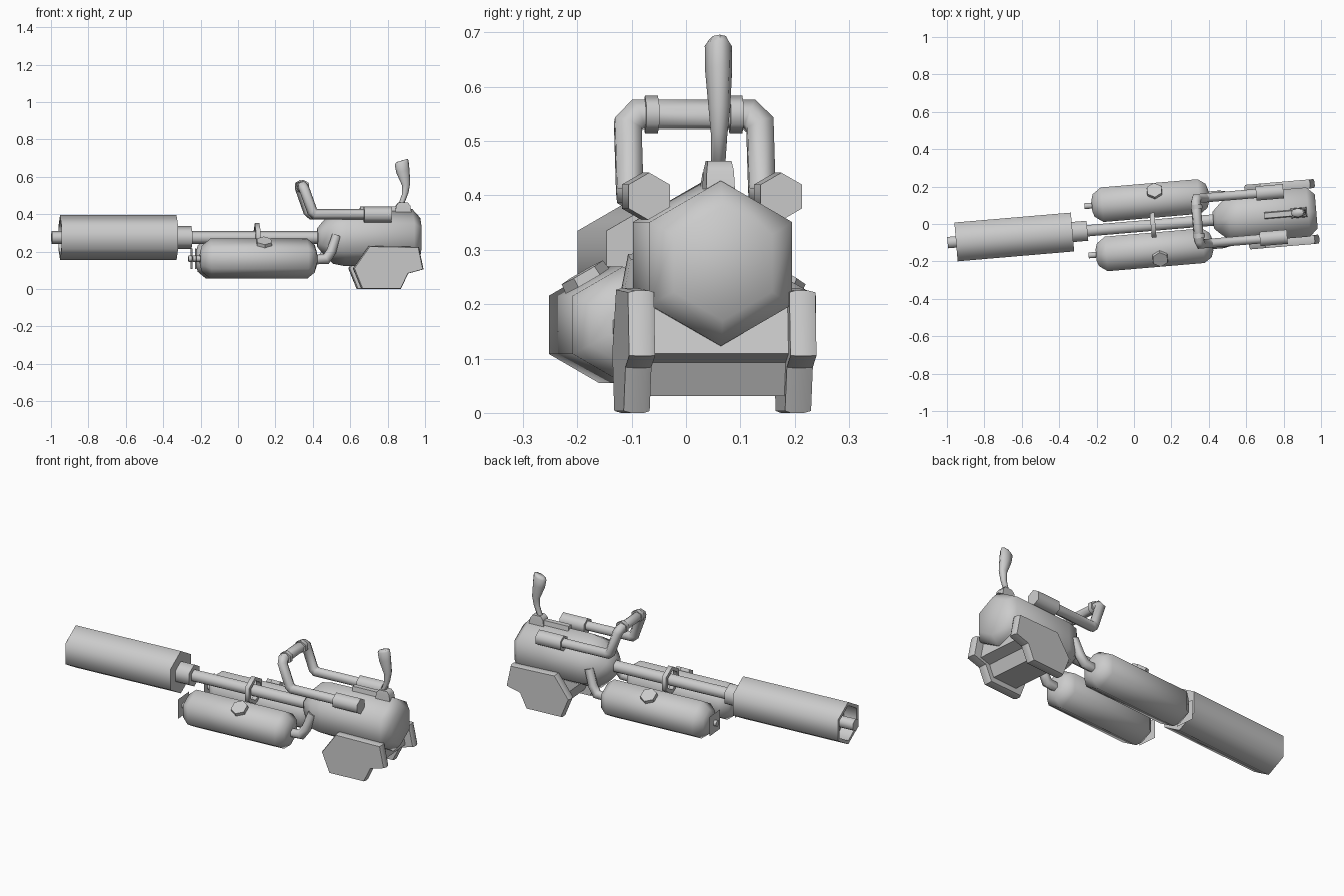
import bpy, bmesh
from math import radians, sin, cos, pi
from mathutils import Matrix, Vector

if "Cube" in bpy.data.objects:
    bpy.data.objects.remove(bpy.data.objects["Cube"])

# The whole device lies along a local x axis, yawed slightly about z
ROOT = Matrix.Translation((0, -0.015, 0)) @ Matrix.Rotation(radians(4.86), 4, 'Z')
ZC = 0.275      # barrel axis height


def finish(name, bm, angle=65):
    bmesh.ops.recalc_face_normals(bm, faces=bm.faces[:])
    me = bpy.data.meshes.new(name)
    bm.to_mesh(me)
    bm.free()
    ob = bpy.data.objects.new(name, me)
    bpy.context.collection.objects.link(ob)
    ob.matrix_world = ROOT
    bpy.ops.object.select_all(action='DESELECT')
    ob.select_set(True)
    bpy.context.view_layer.objects.active = ob
    bpy.ops.object.shade_smooth_by_angle(angle=radians(angle))
    return ob


def skin(name, rings, closed=False, angle=65):
    """Bridge equal-sized rings of points; cap the ends unless closed."""
    bm = bmesh.new()
    vs = [[bm.verts.new(p) for p in r] for r in rings]
    n = len(vs[0])
    pairs = list(zip(vs, vs[1:])) + ([(vs[-1], vs[0])] if closed else [])
    for a, b in pairs:
        for i in range(n):
            bm.faces.new((a[i], a[(i + 1) % n], b[(i + 1) % n], b[i]))
    if not closed:
        bm.faces.new(vs[0])
        bm.faces.new(vs[-1])
    return finish(name, bm, angle)


def lathe(name, profile, y=0, z=ZC, n=6, closed=False):
    """Six-sided turned part along x from (x, radius) points, corner up."""
    return skin(name, [[(x, y + r * sin(2 * pi * i / n), z + r * cos(2 * pi * i / n))
                        for i in range(n)] for x, r in profile], closed)


def pipe(name, pts, r, n=6):
    """Mitred tube along a path."""
    pts = [Vector(p) for p in pts]
    dirs = [(b - a).normalized() for a, b in zip(pts, pts[1:])]
    side = dirs[0].cross(Vector((0, 0, 1))).normalized()
    up = side.cross(dirs[0])
    ring = [pts[0] + r * (side * sin(2 * pi * i / n) + up * cos(2 * pi * i / n)) for i in range(n)]
    rings = [ring]
    for k, d in enumerate(dirs):
        nrm = d + dirs[k + 1] if k + 1 < len(dirs) else d
        ring = [p + d * ((pts[k + 1] - p).dot(nrm) / d.dot(nrm)) for p in ring]
        rings.append(ring)
    return skin(name, rings)


def slab(name, outline, layers, centre=(0.79, 0.12)):
    """Side outline (x, z) lofted across y; layers are (y, scale)."""
    cx, cz = centre
    return skin(name, [[(cx + (x - cx) * s, y, cz + (z - cz) * s) for x, z in outline]
                       for y, s in layers], angle=40)


# Barrel: inner tube, recessed hexagonal shroud, collar, long rod
lathe("muzzle_tube", [(-1.0, 0.035), (-0.85, 0.035)])
lathe("barrel_shroud", [(-0.88, 0.1), (-0.955, 0.1), (-0.955, 0.12), (-0.33, 0.12)])
lathe("barrel_collar", [(-0.34, 0.062), (-0.25, 0.062)])
lathe("barrel_rod", [(-0.26, 0.035), (0.45, 0.035)])
lathe("rod_ring", [(0.09, 0.055), (0.09, 0.077), (0.115, 0.077), (0.115, 0.055)], closed=True)

# Main body
lathe("main_body", [(0.425, 0.05), (0.445, 0.075), (0.51, 0.14), (0.57, 0.152),
                    (0.935, 0.152), (0.978, 0.105)])

# Side assemblies
FOOT = [(0.605, 0.11), (0.65, 0.0), (0.86, 0.0), (0.9, 0.083),
        (0.982, 0.105), (0.957, 0.225), (0.69, 0.23)]
for s, tag in ((-1, "right"), (1, "left")):
    ty, tz = s * 0.132, 0.162
    lathe("fuel_tank_" + tag, [(-0.215, 0.035), (-0.205, 0.07), (-0.16, 0.107), (0.36, 0.107),
                               (0.40, 0.075), (0.412, 0.035)], ty, tz)
    lathe("tank_nozzle_" + tag, [(-0.255, 0.018), (-0.2, 0.018)], ty, tz)
    # thin valve plate
    bm = bmesh.new()
    bm.faces.new([bm.verts.new((-0.238, ty + a, tz + b)) for a, b in
                  ((-0.055, -0.055), (0.055, -0.055), (0.055, 0.055), (-0.055, 0.055))])
    finish("valve_plate_" + tag, bm)
    # filler cap on the upper outer tank face
    bm = bmesh.new()
    bmesh.ops.create_cone(bm, cap_ends=True, segments=6, radius1=0.048, radius2=0.044, depth=0.036,
                          matrix=Matrix.Translation((0.125, s * 0.178, 0.243))
                          @ Matrix.Rotation(radians(-30 * s), 4, 'X'))
    finish("filler_cap_" + tag, bm, 40)
    pipe("feed_pipe_" + tag, [(0.39, ty, 0.157), (0.462, ty, 0.16), (0.49, s * 0.126, 0.2),
                              (0.52, s * 0.112, 0.285)], 0.026)
    lathe("handle_socket_" + tag, [(0.665, 0.044), (0.812, 0.044)], s * 0.122, 0.398)
    slab("stand_plate_" + tag, FOOT, [(s * 0.125, 0.97), (s * 0.135, 1), (s * 0.16, 1), (s * 0.173, 0.97)])
    # grip ring on the handle crossbar
    pipe("crossbar_ring_" + tag, [(0.343, s * 0.066, 0.549), (0.343, s * 0.09, 0.549)], 0.035)

slab("stand_drum", FOOT, [(-0.13, 0.74), (0.13, 0.74)])

# Carrying handle
half = [(0.70, 0.122, 0.40), (0.405, 0.122, 0.40), (0.388, 0.122, 0.415),
        (0.347, 0.122, 0.53), (0.34, 0.103, 0.549)]
pipe("carrying_handle", half + [(x, -y, z) for x, y, z in reversed(half)], 0.028)

# Rear grip: mounting bar, foot block, curved grip
skin("grip_bar", [[(x, y, z) for y, z in ((-0.024, 0.38), (0.024, 0.38), (0.014, 0.442), (-0.014, 0.442))]
                  for x in (0.70, 0.92)])
skin("grip_base", [[(0.885 + a * sx, b * sy, z) for sx, sy in ((-1, -1), (1, -1), (1, 1), (-1, 1))]
                   for z, a, b in ((0.40, 0.045, 0.027), (0.445, 0.038, 0.025), (0.463, 0.024, 0.022))])
GRIP = [(0.877, 0.455, 0.017, 0.013), (0.897, 0.51, 0.018, 0.015), (0.902, 0.56, 0.022, 0.02),
        (0.885, 0.63, 0.035, 0.025), (0.878, 0.675, 0.037, 0.025), (0.88, 0.687, 0.03, 0.017)]
skin("rear_grip", [[(x + a * cos(pi * i / 4), b * sin(pi * i / 4), z + 0.3 * a * cos(pi * i / 4))
                    for i in range(8)] for x, z, a, b in GRIP])
